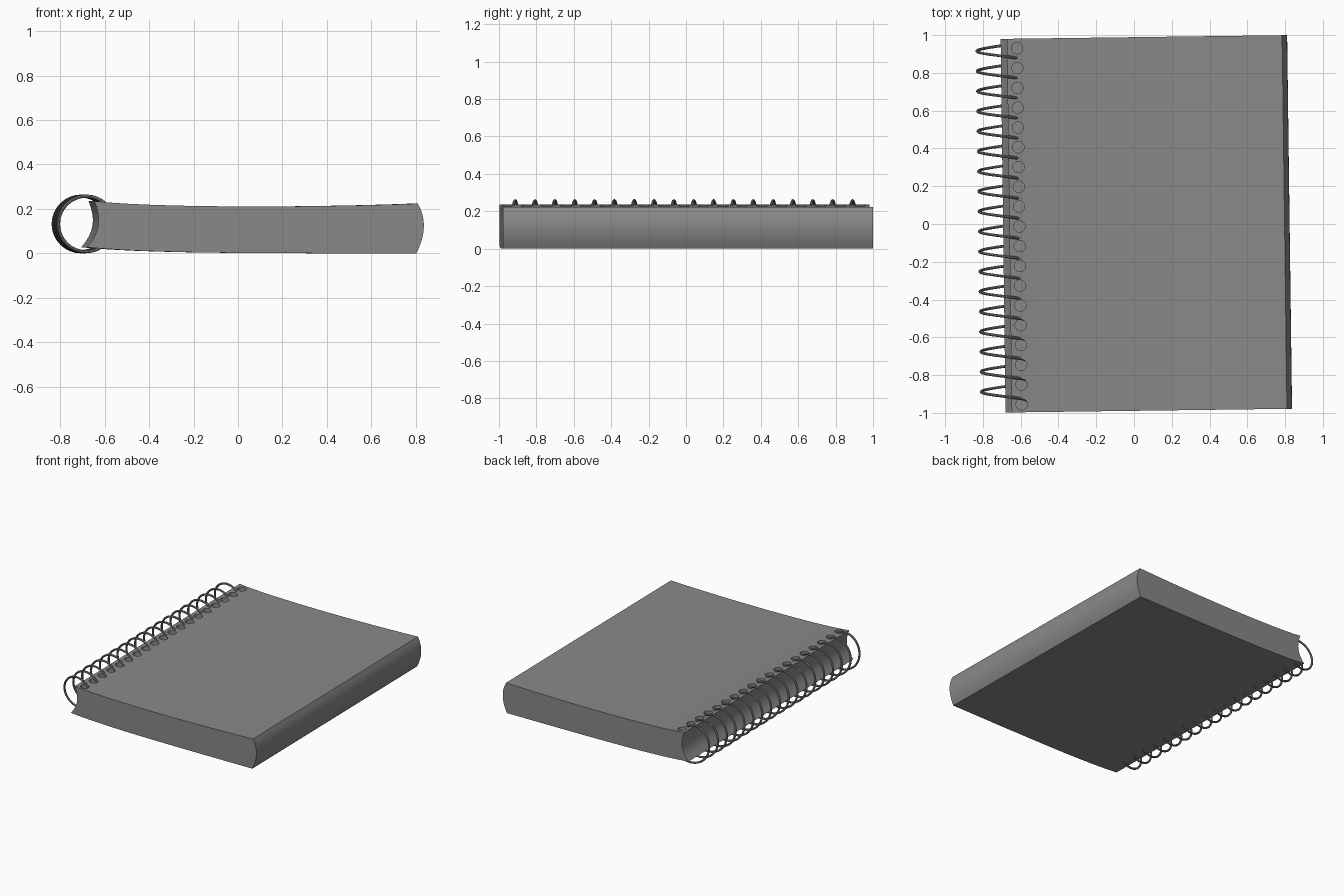
import bpy, bmesh, math
from mathutils import Matrix, Vector
from mathutils.geometry import interpolate_bezier

cube = bpy.data.objects.get("Cube")
if cube:
    bpy.data.objects.remove(cube, do_unlink=True)

TILT = Matrix.Rotation(math.radians(0.75), 4, 'Z')
HALF = 0.989


def make_material(name, rgb):
    mat = bpy.data.materials.new(name)
    mat.use_nodes = True
    mat.diffuse_color = (*rgb, 1)
    mat.node_tree.nodes["Principled BSDF"].inputs["Base Color"].default_value = (*rgb, 1)
    return mat


def make_object(name, bm, mat):
    bmesh.ops.recalc_face_normals(bm, faces=bm.faces)
    mesh = bpy.data.meshes.new(name)
    bm.to_mesh(mesh)
    bm.free()
    mesh.materials.append(mat)
    ob = bpy.data.objects.new(name, mesh)
    bpy.context.collection.objects.link(ob)
    return ob


def activate(ob):
    bpy.ops.object.select_all(action='DESELECT')
    ob.select_set(True)
    bpy.context.view_layer.objects.active = ob


def finish(ob):
    activate(ob)
    bpy.ops.object.shade_smooth_by_angle(angle=math.radians(30))
    ob.matrix_world = TILT


grey = make_material("mid grey", (0.25, 0.25, 0.25))

# Book block: four curved sides extruded along y
sides = [
    ((-0.693, 0.027), (-0.4, 0), (0, 0), (0.79, 0)),
    ((0.79, 0), (0.836, 0.09), (0.832, 0.16), (0.797, 0.224)),
    ((0.797, 0.224), (0.3, 0.205), (-0.4, 0.205), (-0.66, 0.235)),
    ((-0.66, 0.235), (-0.63, 0.16), (-0.63, 0.1), (-0.693, 0.027)),
]
outline = []
for side in sides:
    a, b, c, d = (Vector((x, 0, z)) for x, z in side)
    outline += interpolate_bezier(a, b, c, d, 13)[:-1]

bm = bmesh.new()
front = bm.faces.new([bm.verts.new(p + Vector((0, -HALF, 0))) for p in outline])
ext = bmesh.ops.extrude_face_region(bm, geom=[front], use_keep_orig=True)
back = [v for v in ext["geom"] if isinstance(v, bmesh.types.BMVert)]
bmesh.ops.translate(bm, verts=back, vec=(0, 2 * HALF, 0))
book = make_object("book_block", bm, grey)

# Punched holes along the spine
HOLES = 19
bm = bmesh.new()
for i in range(HOLES):
    y = 0.938 - i * 1.885 / (HOLES - 1)
    bmesh.ops.create_cone(bm, cap_ends=True, segments=24, radius1=0.03, radius2=0.03,
                          depth=0.1, matrix=Matrix.Translation((-0.607, y, 0.23)))
cutter = make_object("hole_cutter", bm, grey)
cutter.hide_render = True
cut = book.modifiers.new("holes", 'BOOLEAN')
cut.operation = 'DIFFERENCE'
cut.solver = 'EXACT'
cut.object = cutter
activate(book)
bpy.ops.object.modifier_apply(modifier=cut.name)
bpy.data.objects.remove(cutter, do_unlink=True)
finish(book)

# Spiral binding wire: a helix along the spine
TURNS, STEPS, PITCH, RADIUS = 18, 32, 0.1061, 0.125
curve = bpy.data.curves.new("spiral_wire", 'CURVE')
curve.dimensions = '3D'
curve.bevel_depth = 0.0075
curve.bevel_resolution = 2
curve.use_fill_caps = True
path = curve.splines.new('POLY')
path.points.add(TURNS * STEPS)
for i, p in enumerate(path.points):
    turn = i / STEPS
    angle = turn * math.tau
    p.co = (-0.695 + RADIUS * math.cos(angle), 0.979 - PITCH * turn,
            0.1325 - RADIUS * math.sin(angle), 1)
curve.materials.append(grey)
wire = bpy.data.objects.new("spiral_wire", curve)
bpy.context.collection.objects.link(wire)
activate(wire)
bpy.ops.object.convert(target='MESH')
finish(bpy.context.object)
